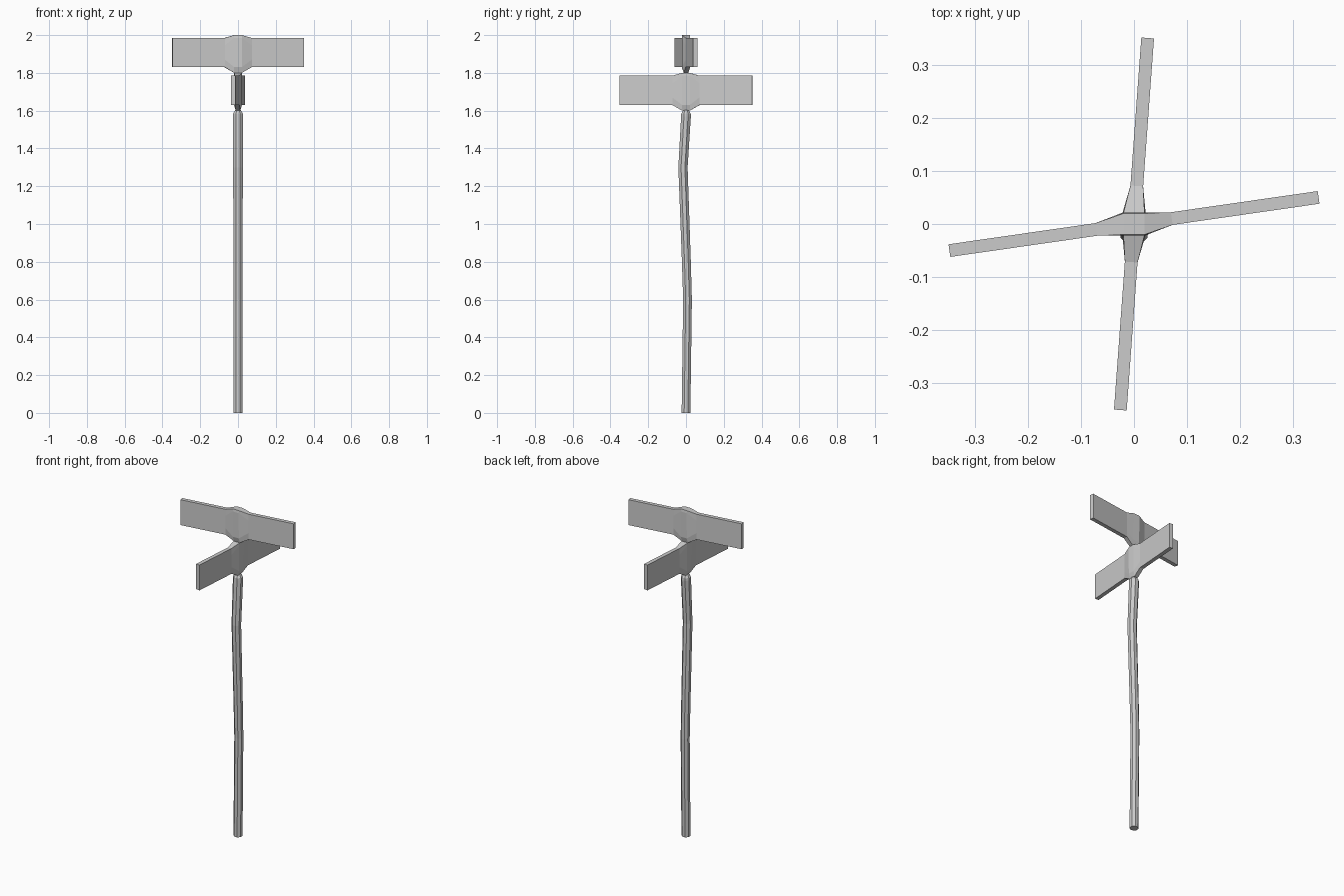
import bpy, bmesh, math
from mathutils import Matrix, Vector

if "Cube" in bpy.data.objects:
    bpy.data.objects.remove(bpy.data.objects["Cube"])


def loft(name, rings):
    """Skin a list of equal-length point rings and cap both ends."""
    bm = bmesh.new()
    vr = [[bm.verts.new(p) for p in ring] for ring in rings]
    n = len(vr[0])
    for a, b in zip(vr, vr[1:]):
        for i in range(n):
            j = (i + 1) % n
            bm.faces.new((a[i], a[j], b[j], b[i]))
    bm.faces.new(vr[0][::-1])
    bm.faces.new(vr[-1])
    bmesh.ops.recalc_face_normals(bm, faces=bm.faces)
    me = bpy.data.meshes.new(name)
    bm.to_mesh(me)
    bm.free()
    ob = bpy.data.objects.new(name, me)
    bpy.context.collection.objects.link(ob)
    return ob


# Bent pole: (height, y offset, radius)
SIDES = 8
path = [(0, 0, .025), (.6, .008, .025), (.8, .002, .0255), (1.3, -.016, .0265),
        (1.57, 0, .028), (1.585, 0, .027), (1.607, 0, .012)]
rings = []
for z, y, r in path:
    angles = [2 * math.pi * (i + .5) / SIDES for i in range(SIDES)]
    rings.append([(r * 1.04 * math.cos(a), y + r * math.sin(a), z) for a in angles])
loft("bent_pole", rings)


def sign(name, base, heading, skew):
    """Flat blade whose middle swells into a clamp; base is the lowest z."""
    blade = [(.03, .012), (.07, .012), (.145, .012), (.185, .012)]   # (z, half thickness)
    clamp = [(0, .012), (.03, .021), (.185, .022), (.2, .020)]
    stations = [(-.352, blade, skew), (-.072, blade, skew), (-.02, clamp, 0),
                (.02, clamp, 0), (.072, blade, skew), (.352, blade, skew)]
    rings = []
    for s, section, turn in stations:
        rot = Matrix.Rotation(math.radians(heading + turn), 3, 'Z')
        outline = [(t, z) for z, t in section] + [(-t, z) for z, t in reversed(section)]
        rings.append([rot @ Vector((s, t, base + z)) for t, z in outline])
    loft(name, rings)


# Two crossing street signs
sign("lower_sign", 1.60, 90, -4.2)
sign("upper_sign", 1.80, 0, 8.2)
